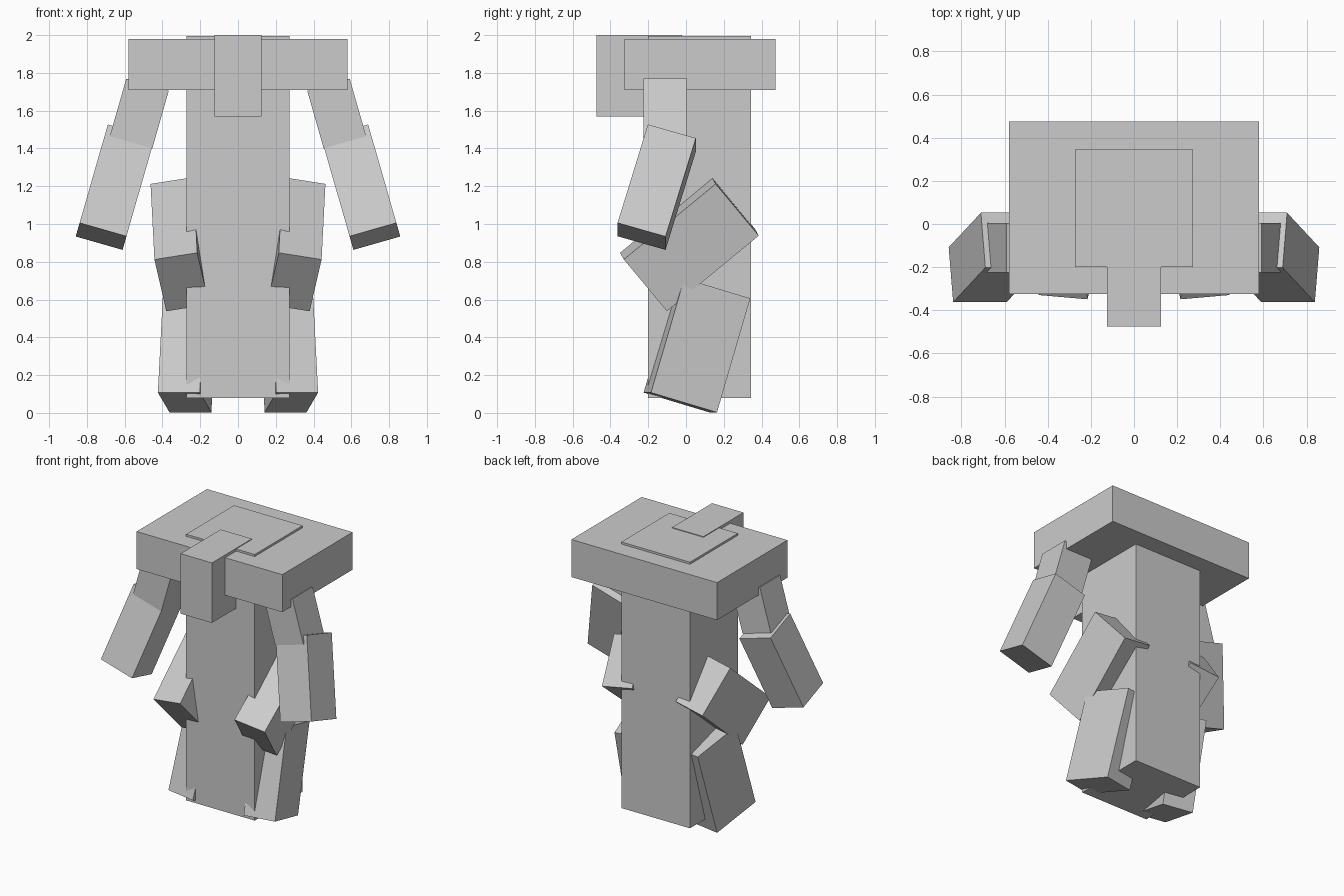
import bpy
from math import radians
from mathutils import Matrix, Euler

if "Cube" in bpy.data.objects:
    bpy.data.objects.remove(bpy.data.objects["Cube"])

grey = bpy.data.materials.new("light_grey")
grey.diffuse_color = (0.6, 0.6, 0.6, 1)
grey.use_nodes = True
grey.node_tree.nodes["Principled BSDF"].inputs["Base Color"].default_value = grey.diffuse_color


def box(name, size, center, angles=(0, 0, 0)):
    """Box of full size, turned by XYZ angles in degrees about its centre."""
    bpy.ops.mesh.primitive_cube_add(size=1)
    ob = bpy.context.object
    ob.name = ob.data.name = name
    rot = Euler([radians(a) for a in angles]).to_matrix().to_4x4()
    ob.data.transform(Matrix.Translation(center) @ rot @ Matrix.Diagonal((*size, 1)))
    ob.data.materials.append(grey)
    return ob


# Trunk of the figure, wide head slab and front block
box("body", (0.546, 0.545, 1.915), (0, 0.0725, 1.0375))
box("head_slab", (1.16, 0.80, 0.27), (0, 0.075, 1.845))
box("front_block", (0.25, 0.455, 0.432), (0, -0.2475, 1.784))

# Limbs: size, centre and angles of the right-hand side, mirrored to the left
limbs = {
    "upper_arm": ((0.234, 0.23, 0.317), (0.5225, -0.11, 1.585), (0, -16, 0)),
    "lower_arm": ((0.258, 0.265, 0.565), (0.65, -0.155, 1.195), (-16.5, -16, 0)),
    "thigh": ((0.23, 0.362, 0.63), (0.308, 0.018, 0.893), (-50, 8.9, 5)),
    "shin": ((0.225, 0.37, 0.63), (0.267, 0.058, 0.357), (-16.5, 0, 10)),
}
for part, (size, (x, y, z), (ax, ay, az)) in limbs.items():
    for side, s in (("right", 1), ("left", -1)):
        box(f"{part}_{side}", size, (s * x, y, z), (ax, s * ay, s * az))
